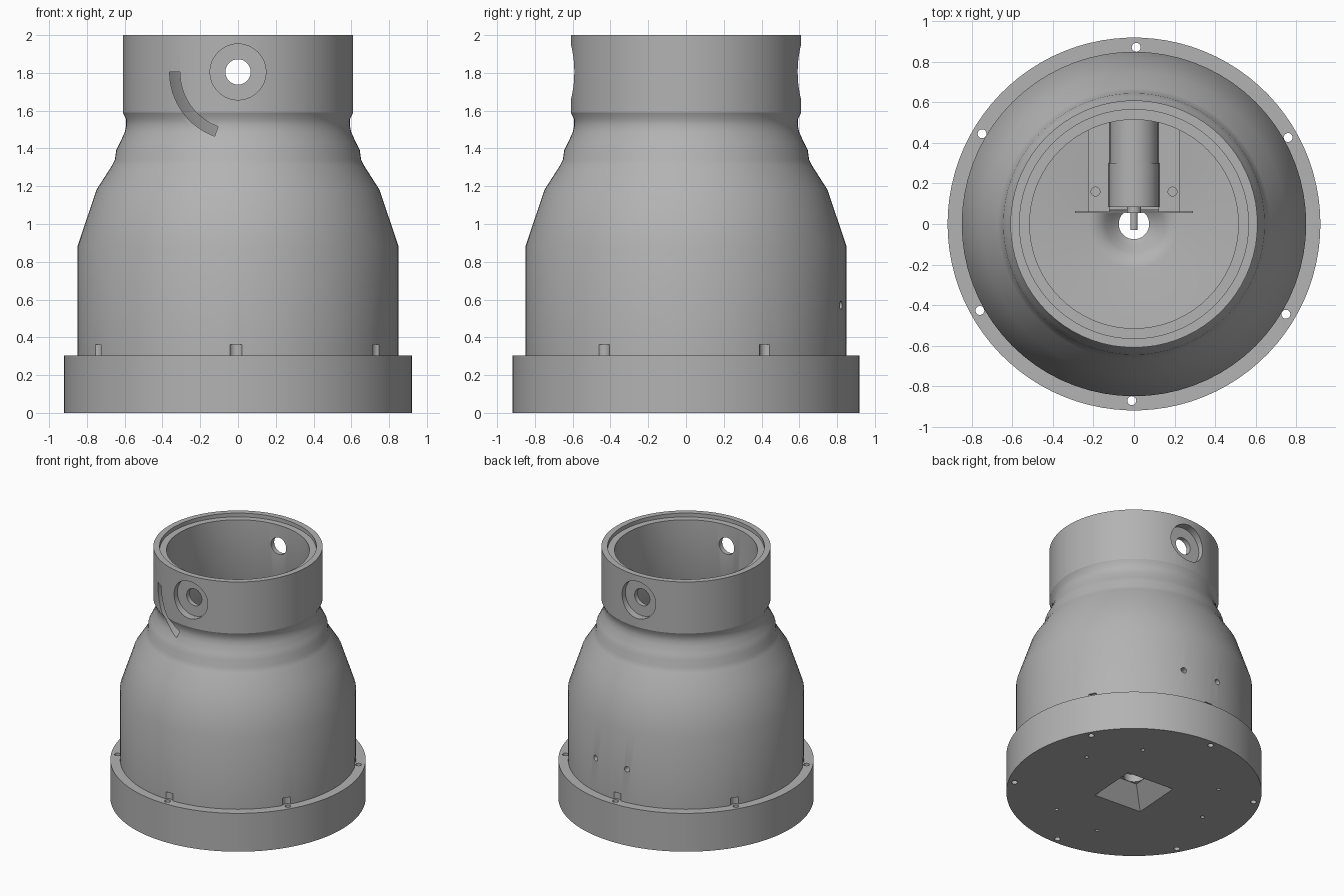
import bpy, bmesh
from math import sin, cos, tau, radians
from mathutils import Matrix, Vector

old = bpy.data.objects.get("Cube")
if old:
    bpy.data.objects.remove(old)

grey = bpy.data.materials.new("plain grey")
grey.use_nodes = True
grey.diffuse_color = (0.45, 0.45, 0.45, 1)
grey.node_tree.nodes["Principled BSDF"].inputs["Base Color"].default_value = (0.45, 0.45, 0.45, 1)


def finish(name, bm):
    bmesh.ops.recalc_face_normals(bm, faces=bm.faces)
    mesh = bpy.data.meshes.new(name)
    bm.to_mesh(mesh)
    bm.free()
    mesh.materials.append(grey)
    ob = bpy.data.objects.new(name, mesh)
    bpy.context.collection.objects.link(ob)
    return ob


def lathe(name, profile, start=0.0, sweep=tau, steps=72, matrix=Matrix()):
    """Turn a closed (radius, height) outline about z, capping partial sweeps."""
    bm = bmesh.new()
    full = sweep >= tau
    rings = []
    for i in range(steps if full else steps + 1):
        a = start + sweep * i / steps
        rings.append([bm.verts.new(matrix @ Vector((r * cos(a), r * sin(a), z))) for r, z in profile])
    n = len(profile)
    for i in range(steps):
        p, q = rings[i], rings[(i + 1) % len(rings)]
        for j in range(n):
            k = (j + 1) % n
            bm.faces.new((p[j], q[j], q[k], p[k]))
    if not full:
        bm.faces.new(rings[0])
        bm.faces.new(rings[-1])
    return finish(name, bm)


def rod(bm, r, a, b, sides=20, r2=None):
    """Add a cylinder or cone from point a to point b."""
    a, b = Vector(a), Vector(b)
    turn = (b - a).to_track_quat('Z', 'Y').to_matrix().to_4x4()
    bmesh.ops.create_cone(bm, cap_ends=True, segments=sides, radius1=r,
                          radius2=r if r2 is None else r2, depth=(b - a).length,
                          matrix=Matrix.Translation((a + b) / 2) @ turn)


def rods(name, items):
    bm = bmesh.new()
    for item in items:
        rod(bm, *item)
    return finish(name, bm)


def box(name, lo, hi):
    bm = bmesh.new()
    lo, hi = Vector(lo), Vector(hi)
    bmesh.ops.create_cube(bm, size=1, matrix=Matrix.Translation((lo + hi) / 2) @ Matrix.Diagonal((*(hi - lo), 1)))
    return finish(name, bm)


def activate(ob):
    bpy.ops.object.select_all(action='DESELECT')
    ob.select_set(True)
    bpy.context.view_layer.objects.active = ob


def cut(target, *cutters):
    activate(target)
    for c in cutters:
        c.hide_render = True
        mod = target.modifiers.new("cut", 'BOOLEAN')
        mod.operation, mod.solver, mod.object = 'DIFFERENCE', 'EXACT', c
        bpy.ops.object.modifier_apply(modifier=mod.name)
        bpy.data.objects.remove(c)


def smooth(*obs):
    for ob in obs:
        activate(ob)
        bpy.ops.object.shade_smooth_by_angle(angle=radians(25))


def polar(r, degrees, z):
    return (r * cos(radians(degrees)), r * sin(radians(degrees)), z)


# Base plate with a dished centre
base = lathe("base_plate", [
    (0.075, 0), (0.92, 0), (0.92, 0.305), (0.22, 0.305), (0.18, 0.295),
    (0.14, 0.265), (0.11, 0.22), (0.075, 0.19)], steps=90)

# Hollow housing: body, shoulder, neck and stepped collar
housing = lathe("housing", [
    (0.85, 0.3), (0.85, 0.88), (0.75, 1.18), (0.67, 1.305), (0.652, 1.34),
    (0.645, 1.39), (0.625, 1.43), (0.6, 1.485), (0.592, 1.52), (0.593, 1.555),
    (0.61, 1.59), (0.61, 2), (0.565, 2), (0.565, 1.97), (0.515, 1.97),
    (0.515, 1.45), (0.57, 1.33), (0.66, 1.16), (0.76, 0.87), (0.76, 0.3)])

# Bolt holes, underside screw holes and tapered square recess
spokes = [29.3 + 60 * i for i in range(6)]
cut(base,
    rods("bolt_cutter", [(0.022, polar(0.872, a, -0.1), polar(0.872, a, 0.4)) for a in spokes]),
    rods("screw_cutter", [(0.014, polar(0.61, c + d, -0.1), polar(0.61, c + d, 0.1))
                          for c in (36, 156, 276) for d in (-20, 20)]))
recess = rods("recess_cutter", [(0.285, (0, 0, -0.001), (0, 0, 0.13), 4, 0.11)])
recess.data.transform(Matrix.Rotation(radians(41), 4, 'Z'))
cut(base, recess)

# Bolt head notches, rear screw holes, collar bores and curved slot
front_axis = Matrix.Translation((0, 0, 1.805)) @ Matrix.Rotation(radians(90), 4, 'X')
cut(housing,
    rods("notch_cutter", [(0.037, polar(0.868, a, 0.2), polar(0.868, a, 0.362)) for a in spokes]),
    rods("rear_hole_cutter", [(0.022, polar(0.7, a, 0.57), polar(0.95, a, 0.57)) for a in (75, 95)]),
    rods("counterbore_cutter", [(0.148, (0, s * 0.55, 1.805), (0, s * 0.7, 1.805), 48) for s in (-1, 1)]),
    rods("through_bore_cutter", [(0.067, (0, -0.8, 1.805), (0, 0.8, 1.805), 32)]),
    lathe("slot_cutter", [(0.308, 0.3), (0.362, 0.3), (0.362, 0.8), (0.308, 0.8)],
          radians(180), radians(70), 16, front_axis))

# Motor with collar and shaft, lying towards the back
motor = rods("motor", [
    (0.125, (0, 0.085, 0.44), (0, 0.3, 0.44), 40),
    (0.12, (0, 0.3, 0.44), (0, 0.62, 0.44), 40),
    (0.035, (0, 0.055, 0.44), (0, 0.09, 0.44)),
    (0.018, (0, -0.03, 0.44), (0, 0.06, 0.44))])

# Motor cradle: two rails with screw holes, and a low front wall
for side, name in ((-1, "right_rail"), (1, "left_rail")):
    x = sorted((side * 0.122, side * 0.225))
    rail = box(name, (x[0], 0.06, 0.25), (x[1], 0.6, 0.44))
    cut(rail, rods("rail_cutter", [(0.022, (side * 0.19, 0.16, 0.35), (side * 0.19, 0.16, 0.5))]))
    smooth(rail)
box("cradle_floor", (-0.13, 0.07, 0.25), (0.13, 0.6, 0.32))
box("cradle_wall", (-0.29, 0.055, 0.2), (0.29, 0.065, 0.32))

smooth(base, housing, motor)
